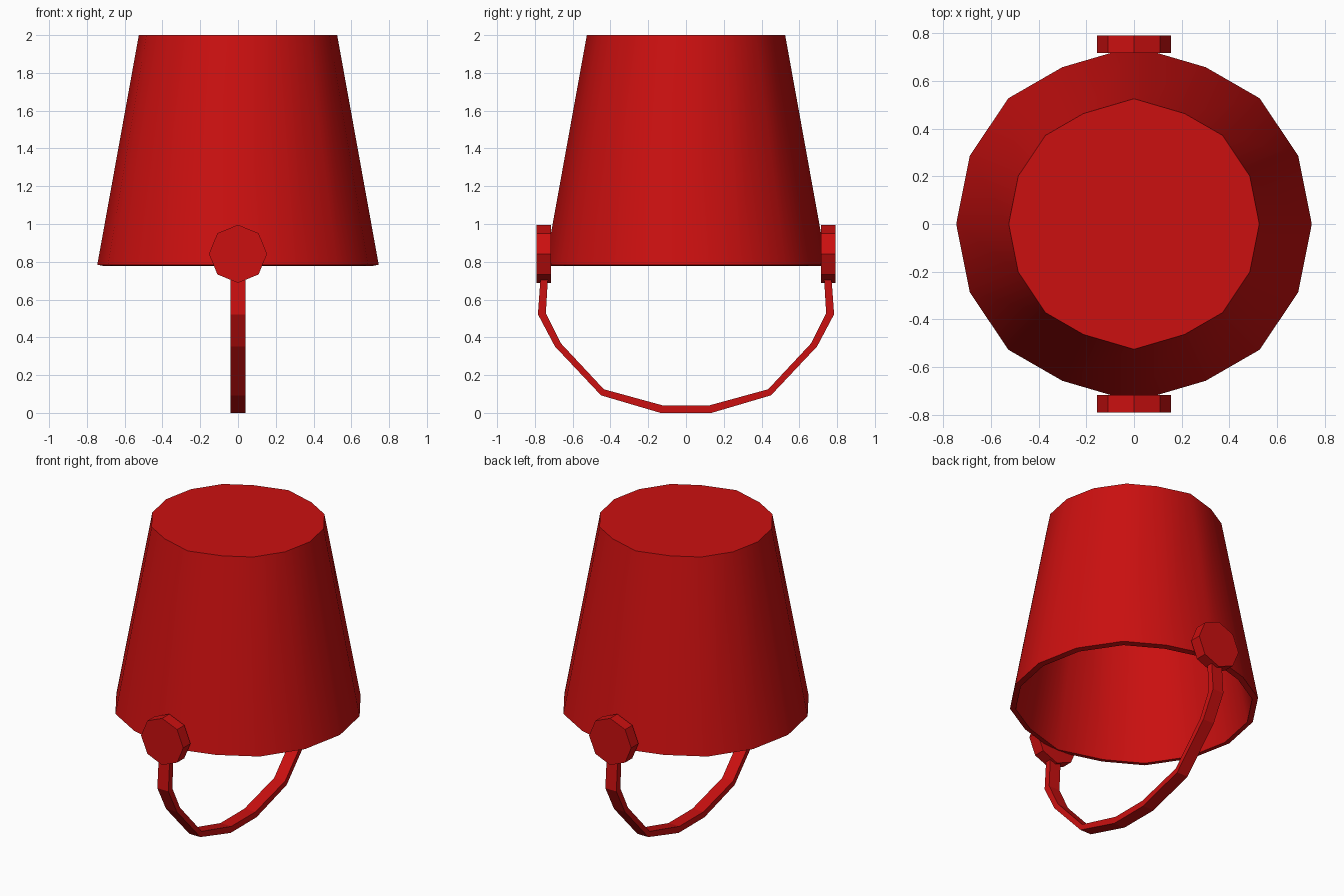
import bpy, bmesh, math

cube = bpy.data.objects.get("Cube")
if cube:
    bpy.data.objects.remove(cube)

red = bpy.data.materials.new("bucket_red")
red.use_nodes = True
colour = (0.6, 0.005, 0.005, 1)
red.diffuse_color = colour
red.node_tree.nodes["Principled BSDF"].inputs["Base Color"].default_value = colour


def make(name, bm):
    """Turn a bmesh into a red object and make it active."""
    mesh = bpy.data.meshes.new(name)
    bm.to_mesh(mesh)
    bm.free()
    mesh.materials.append(red)
    obj = bpy.data.objects.new(name, mesh)
    bpy.context.collection.objects.link(obj)
    bpy.ops.object.select_all(action='DESELECT')
    obj.select_set(True)
    bpy.context.view_layer.objects.active = obj
    return obj


# Bucket: upside-down tapered shell, slightly pinched beside the handle mounts
quarter = [(1, 0), (0.924, 0.383), (0.707, 0.707), (0.403, 0.882), (0, 1)]
half = quarter + [(-x, y) for x, y in reversed(quarter[:-1])]
outline = half + [(-x, -y) for x, y in half[1:-1]]

bm = bmesh.new()
low, high = [[bm.verts.new((x * r, y * r, z)) for x, y in outline]
             for r, z in ((0.745, 0.784), (0.525, 2.0))]
n = len(outline)
for i in range(n):
    j = (i + 1) % n
    bm.faces.new((low[i], low[j], high[j], high[i]))
bm.faces.new(high)
bucket = make("bucket_shell", bm)
wall = bucket.modifiers.new("wall", 'SOLIDIFY')
wall.thickness = 0.035
wall.offset = -1
wall.use_even_offset = True
bpy.ops.object.modifier_apply(modifier="wall")
bpy.ops.object.shade_smooth_by_angle(angle=math.radians(40))

# Round handle mounts, front and back
for name, side in (("front_mount", -1), ("back_mount", 1)):
    bm = bmesh.new()
    bmesh.ops.create_cone(bm, cap_ends=True, segments=8, radius1=0.154,
                          radius2=0.154, depth=0.075)
    mount = make(name, bm)
    mount.rotation_euler.x = math.pi / 2
    mount.location = (0, side * 0.753, 0.842)

# Handle: flat strap bent into a hanging loop, (y, z) of each edge
outer = [(0.764, 0.8), (0.784, 0.522), (0.694, 0.352), (0.45, 0.093), (0.135, 0)]
inner = [(0.726, 0.8), (0.742, 0.527), (0.662, 0.368), (0.435, 0.125), (0.125, 0.04)]
mirrored = lambda pts: pts + [(-y, z) for y, z in reversed(pts)]

bm = bmesh.new()
rings = []
for (yo, zo), (yi, zi) in zip(mirrored(outer), mirrored(inner)):
    rings.append([bm.verts.new(p) for p in ((-0.04, yo, zo), (0.04, yo, zo),
                                            (0.04, yi, zi), (-0.04, yi, zi))])
for a, b in zip(rings, rings[1:]):
    for i in range(4):
        j = (i + 1) % 4
        bm.faces.new((a[i], a[j], b[j], b[i]))
bm.faces.new(rings[0])
bm.faces.new(rings[-1])
bmesh.ops.recalc_face_normals(bm, faces=bm.faces)
make("handle", bm)
